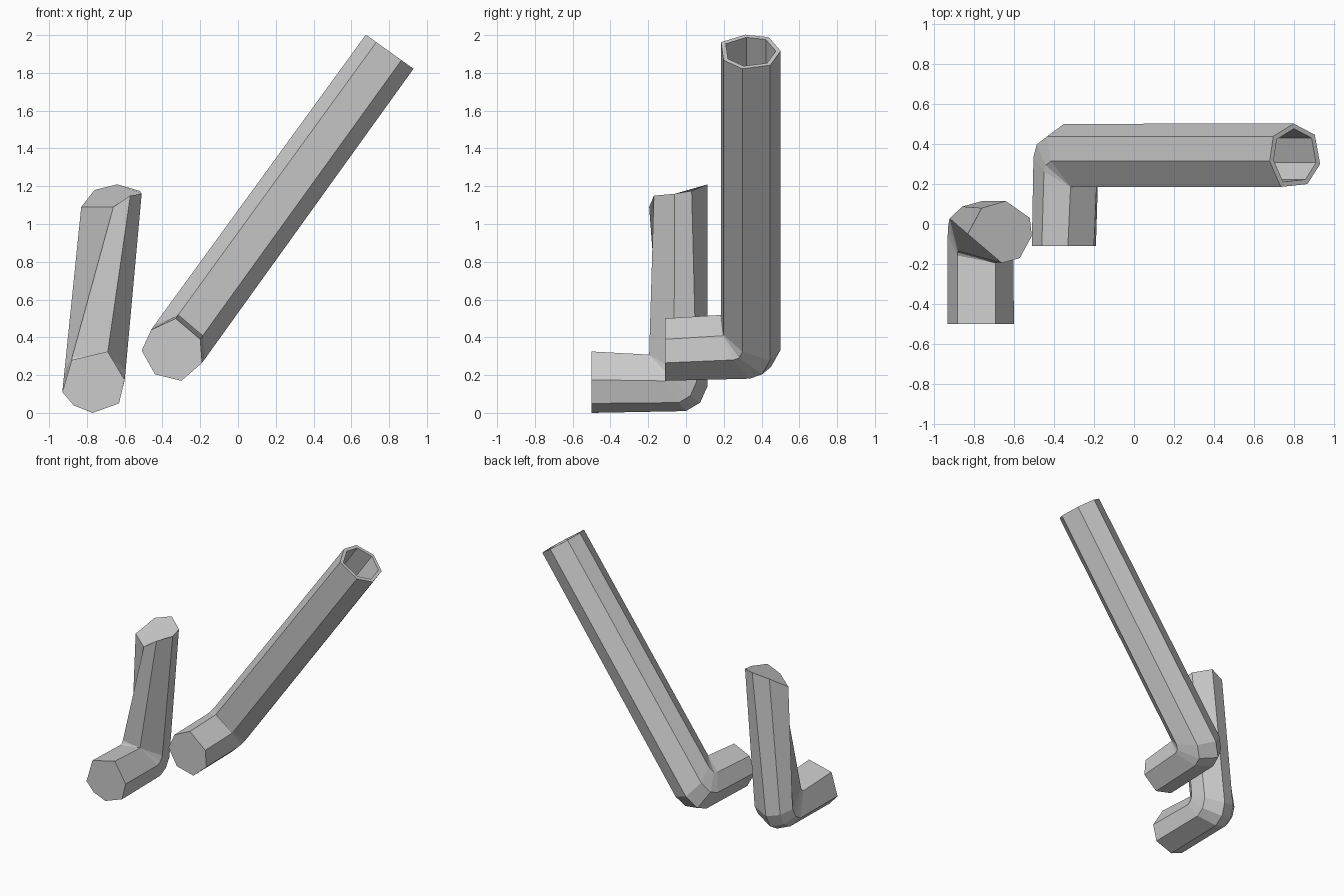
import bpy, bmesh
from mathutils import Vector

cube = bpy.data.objects.get("Cube")
if cube:
    bpy.data.objects.remove(cube)

grey = bpy.data.materials.new("light_grey")
grey.use_nodes = True
grey.diffuse_color = (0.6, 0.6, 0.6, 1)
grey.node_tree.nodes["Principled BSDF"].inputs["Base Color"].default_value = (0.6, 0.6, 0.6, 1)


def elbow_rings(cap, centre, front_y, axis, inner, outers):
    """Front cap ring, then rings fanned round the inside of the bend."""
    axis = Vector(axis).normalized()
    side = Vector((axis.z, 0, -axis.x))
    offs = [Vector((x, front_y, z)) - centre for x, z in cap]
    along = [o.dot(axis) for o in offs]
    across = [o.dot(side) for o in offs]
    lo, hi = min(along), max(along)
    ts = [(b - lo) / (hi - lo) for b in along]
    rings = [[Vector((x, front_y, z)) for x, z in cap]]
    for outer in outers:
        ring = []
        for a, t in zip(across, ts):
            y, s = Vector(outer).lerp(Vector(inner), t)
            ring.append(centre + side * a + axis * s + Vector((0, y - centre.y, 0)))
        rings.append(ring)
    return rings, across, ts, side, axis


def make_tube(name, rings):
    """Skin the rings and close both ends."""
    bm = bmesh.new()
    loops = [[bm.verts.new(p) for p in ring] for ring in rings]
    for one, two in zip(loops, loops[1:]):
        for i in range(len(one)):
            j = (i + 1) % len(one)
            bm.faces.new((one[i], one[j], two[j], two[i]))
    bm.faces.new(loops[0])
    bm.faces.new(loops[-1])
    bmesh.ops.recalc_face_normals(bm, faces=bm.faces)
    mesh = bpy.data.meshes.new(name)
    bm.to_mesh(mesh)
    bm.free()
    mesh.materials.append(grey)
    obj = bpy.data.objects.new(name, mesh)
    bpy.context.collection.objects.link(obj)


# Short closed pipe with a slanted top
cap = [(-.93, .11), (-.88, .28), (-.69, .325), (-.6, .175), (-.63, .05), (-.77, 0), (-.87, .04)]
rings, *_ = elbow_rings(cap, Vector((-.765, 0, .165)), -.5, (.1, 0, 1),
                        (-.195, .15), [(0, -.155), (.075, -.11), (.115, -.02)])
rings.append([Vector(p) for p in (
    (-.83, -.05, 1.09), (-.66, -.195, 1.09), (-.57, -.17, 1.15), (-.51, -.06, 1.16),
    (-.52, .03, 1.175), (-.64, .115, 1.21), (-.76, .08, 1.18))])
make_tube("short_bent_pipe", rings)

# Long leaning pipe with a hollow end
cap = [(-.51, .33), (-.46, .44), (-.33, .5), (-.2, .39), (-.19, .265), (-.3, .17), (-.44, .205)]
rings, across, ts, side, axis = elbow_rings(
    cap, Vector((-.335, 0, .335)), -.11, (.58, 0, .81),
    (.185, .16), [(.37, -.155), (.45, -.12), (.5, -.01)])
mouth = Vector((.803, .343, 1.912))
scale = .31 / (max(across) - min(across))
middle = (max(across) + min(across)) / 2


def mouth_ring(size, depth):
    return [mouth - axis * depth + side * ((a - middle) * scale * size)
            + Vector((0, (.5 - t) * .316 * size, 0)) for a, t in zip(across, ts)]


rings += [mouth_ring(1, 0), mouth_ring(.84, 0), mouth_ring(.84, 1.75)]
make_tube("long_bent_pipe", rings)
